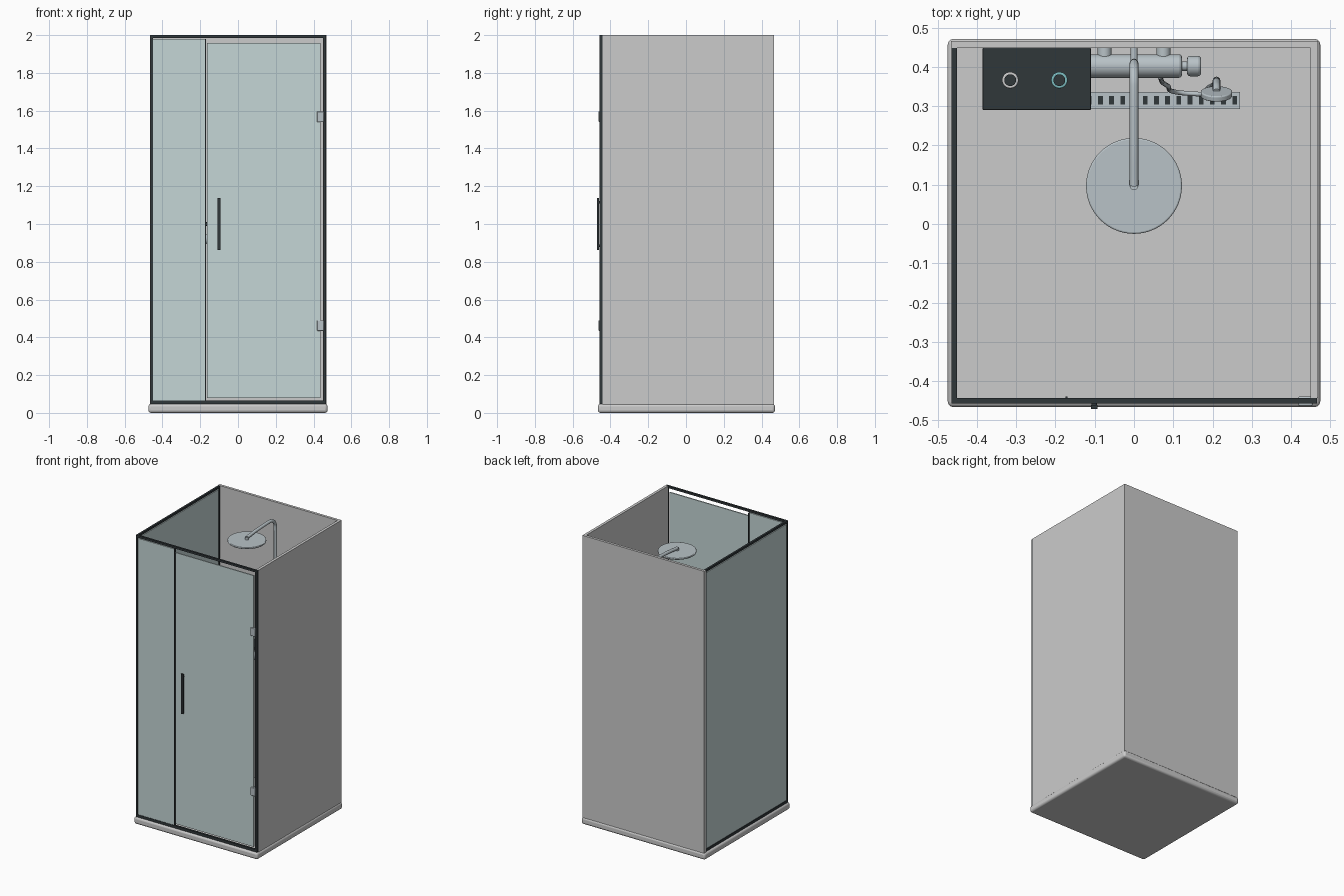
import bpy, math
from mathutils import Vector

if "Cube" in bpy.data.objects:
    bpy.data.objects.remove(bpy.data.objects["Cube"])


def mat(name, rgb):
    m = bpy.data.materials.new(name)
    m.diffuse_color = (*rgb, 1)
    m.use_nodes = True
    m.node_tree.nodes["Principled BSDF"].inputs["Base Color"].default_value = m.diffuse_color
    return m


DARK = mat("black_metal", (0.03, 0.038, 0.042))
GLASS = mat("tinted_glass", (0.56, 0.67, 0.67))
METAL = mat("chrome", (0.48, 0.54, 0.57))
TEAL = mat("teal", (0.2, 0.5, 0.52))
WHITE = mat("white", (0.85, 0.85, 0.85))


def finish(o, name, m, bevel=0, seg=3):
    o.name = name
    if m:
        o.data.materials.append(m)
    if bevel:
        b = o.modifiers.new("bevel", 'BEVEL')
        b.width, b.segments, b.limit_method = bevel, seg, 'ANGLE'
    if bevel or len(o.data.polygons) > 6:
        bpy.ops.object.shade_smooth_by_angle(angle=math.radians(40))
    return o


def box(name, x, y, z, m=None, bevel=0):
    bpy.ops.mesh.primitive_cube_add(size=1, location=[sum(r) / 2 for r in (x, y, z)])
    o = bpy.context.object
    o.scale = [r[1] - r[0] for r in (x, y, z)]
    bpy.ops.object.transform_apply(location=False, rotation=False, scale=True)
    return finish(o, name, m, bevel)


def rod(name, a, b, r, m=None, bevel=0, sides=32):
    a, b = Vector(a), Vector(b)
    bpy.ops.mesh.primitive_cylinder_add(vertices=sides, radius=r, depth=(b - a).length, location=(a + b) / 2)
    o = bpy.context.object
    o.rotation_euler = (b - a).to_track_quat('Z', 'Y').to_euler()
    return finish(o, name, m, bevel)


def tube(name, pts, r, m):
    cu = bpy.data.curves.new(name, 'CURVE')
    cu.dimensions, cu.bevel_depth, cu.bevel_resolution = '3D', r, 4
    cu.use_fill_caps, cu.resolution_u = True, 10
    s = cu.splines.new('BEZIER')
    s.bezier_points.add(len(pts) - 1)
    for p, c in zip(s.bezier_points, pts):
        p.co = c
        p.handle_left_type = p.handle_right_type = 'AUTO'
    cu.materials.append(m)
    o = bpy.data.objects.new(name, cu)
    bpy.context.collection.objects.link(o)
    return o


# Tray and solid walls
box("tray", (-.474, .474), (-.466, .471), (0, .048), None, .014)
box("back_wall", (-.466, .468), (.448, .466), (.045, 2))
box("right_wall", (.449, .468), (-.443, .448), (.045, 2))

# Black frame: front and left side
F, L = (-.457, -.443), (-.464, -.45)
for n, x in (("left", L), ("right", (.452, .466))):
    box(f"front_post_{n}", x, F, (.048, 2), DARK)
box("side_back_post", L, (.436, .452), (.048, 2), DARK)
for n, z in (("bottom", (.048, .066)), ("top", (1.986, 2))):
    box(f"front_rail_{n}", (-.464, .466), F, z, DARK)
    box(f"side_rail_{n}", L, (-.457, .452), z, DARK)

# Glass panels and the strip beside the door
box("side_glass", (-.461, -.453), (-.445, .44), (.064, 1.978), GLASS)
box("fixed_glass", (-.452, -.173), (-.454, -.446), (.064, 1.98), GLASS)
box("door_glass", (-.163, .438), (-.454, -.446), (.078, 1.958), GLASS)
box("door_seal", (-.174, -.169), (-.455, -.439), (.064, 1.98), DARK)

# Hinges and door handle
for i, z in enumerate((.462, 1.568)):
    box(f"hinge_{i}", (.418, .455), (-.463, -.439), (z - .028, z + .028), METAL, .004)
box("door_handle", (-.109, -.093), (-.471, -.461), (.862, 1.137), DARK)
for i, z in enumerate((.885, 1.115)):
    rod(f"handle_standoff_{i}", (-.101, -.464, z), (-.101, -.452, z), .007, DARK, 0, 16)

# Slotted floor drain
box("drain", (-.27, .27), (.293, .336), (.046, .052), METAL)
for i in range(19):
    x = (i - 9) * .0285
    box(f"drain_slot_{i}", (x - .006, x + .006), (.304, .326), (.05, .0525), DARK)

# Shelf with two bottles
box("shelf", (-.385, -.11), (.29, .448), (.99, 1.01), DARK, .002)
for n, x, m in (("white", -.315, WHITE), ("teal", -.19, TEAL)):
    rod(f"bottle_{n}", (x, .366, 1.01), (x, .366, 1.17), .021, m, .003)
    rod(f"bottle_cap_{n}", (x, .366, 1.17), (x, .366, 1.2), .015, DARK)

# Mixer bar with knobs
rod("mixer_bar", (-.122, .402, .92), (.122, .402, .92), .03, METAL, .008)
for s in (-1, 1):
    rod(f"mixer_stem_{s}", (s * .12, .402, .92), (s * .137, .402, .92), .012, METAL)
    rod(f"mixer_knob_{s}", (s * .135, .402, .92), (s * .171, .402, .92), .026, METAL, .008)
    rod(f"mixer_inlet_{s}", (s * .075, .402, .92), (s * .075, .45, .92), .018, METAL)

# Riser, curved arm and rain head
arc = [(0, .349 + .06 * math.cos(a), 1.85 + .06 * math.sin(a))
       for a in (math.radians(k * 15) for k in range(7))]
tube("riser_pipe", [(0, .409, .94), (0, .409, 1.4), *arc, (0, .2, 1.905), (0, .097, 1.895)], .011, METAL)
rod("riser_bracket", (0, .409, 1.6), (0, .45, 1.6), .009, METAL)
rod("rain_head", (0, .097, 1.87), (0, .097, 1.882), .122, METAL, .004, 64)
rod("head_joint", (0, .097, 1.88), (0, .097, 1.9), .011, METAL)

# Hand shower with hose
rod("hand_shower_head", (.21, .324, 1.27), (.21, .338, 1.275), .04, METAL, .003)
tube("hand_shower_handle", [(.21, .335, 1.272), (.21, .352, 1.24), (.21, .365, 1.08)], .01, METAL)
tube("shower_hose", [(.065, .375, .9), (.085, .352, .6), (.14, .332, .42),
                     (.19, .348, .65), (.21, .366, 1.09)], .006, METAL)
